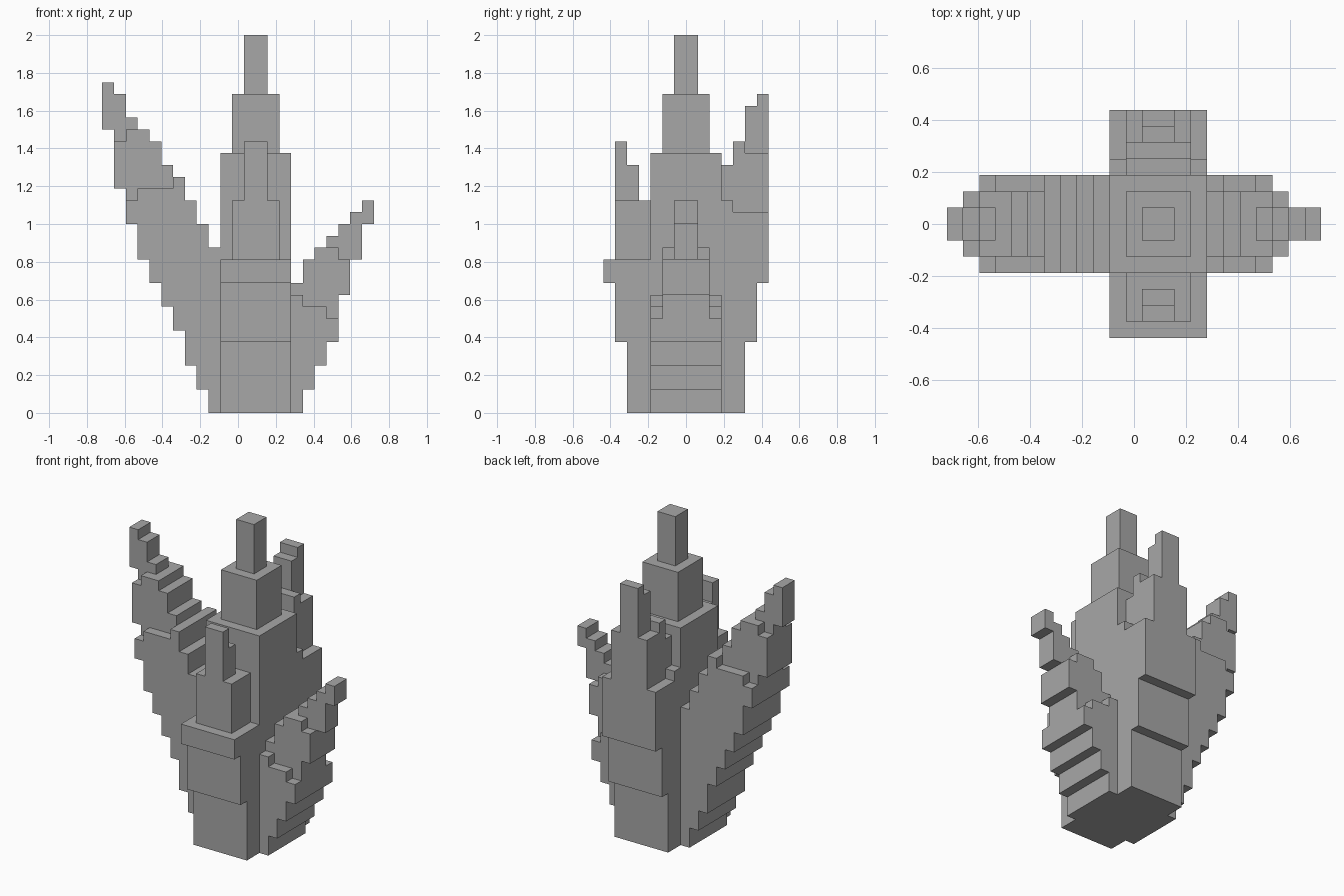
import bpy
import bmesh
from mathutils import Vector

cube = bpy.data.objects.get("Cube")
if cube:
    bpy.data.objects.remove(cube, do_unlink=True)

UNIT = 1 / 16                            # edge of one block
CENTRE = Vector((1.5 * UNIT, 0, 0))      # axis of the core
UP = Vector((0, 0, 1))

stone = bpy.data.materials.new("grey_stone")
stone.use_nodes = True
GREY = (0.39, 0.39, 0.39, 1)
stone.diffuse_color = GREY
stone.node_tree.nodes["Principled BSDF"].inputs["Base Color"].default_value = GREY


def stepped_slab(name, out, start, half, columns):
    """Extrude a staircase of (bottom, top) block columns that runs outwards."""
    lower, upper = [], []
    for k, (bottom, top) in enumerate(columns):
        for u in (start + k, start + k + 1):
            lower.append((u, bottom))
            upper.append((u, top))
    outline = lower + upper[::-1]

    # Keep only the true corners of the outline
    corners = []
    for i, p in enumerate(outline):
        a, b = outline[i - 1], outline[(i + 1) % len(outline)]
        if (p[0] - a[0]) * (b[1] - p[1]) != (p[1] - a[1]) * (b[0] - p[0]):
            corners.append(p)

    out = Vector(out)
    side = UP.cross(out)
    bm = bmesh.new()
    face = bm.faces.new([bm.verts.new(CENTRE + (out * u + UP * z - side * half) * UNIT)
                         for u, z in corners])
    grown = bmesh.ops.extrude_face_region(bm, geom=[face])["geom"]
    bmesh.ops.translate(bm, vec=side * 2 * half * UNIT,
                        verts=[v for v in grown if isinstance(v, bmesh.types.BMVert)])
    bmesh.ops.recalc_face_normals(bm, faces=bm.faces)
    mesh = bpy.data.meshes.new(name)
    bm.to_mesh(mesh)
    bm.free()
    mesh.materials.append(stone)
    obj = bpy.data.objects.new(name, mesh)
    bpy.context.collection.objects.link(obj)


# Central spire in three narrowing tiers
for name, half, bottom, top in (("core_base", 3, 0, 22),
                                ("core_middle", 2, 22, 27),
                                ("core_tip", 1, 27, 32)):
    stepped_slab(name, (1, 0, 0), -half, half, [(bottom, top)] * (2 * half))

# Four leaning shards: direction, then start and columns of base, middle and tip
shards = {
    "right_shard": ((-1, 0, 0), [
        (3, [(0, 14), (2, 16), (4, 18), (7, 20), (9, 19), (11, 19), (13, 19), (16, 18)]),
        (7, [(19, 21), (19, 23), (19, 24), (18, 24), (19, 23)]),
        (10, [(24, 25), (23, 27), (24, 28)])]),
    "left_shard": ((1, 0, 0), [
        (3, [(0, 10), (2, 9), (4, 9), (6, 8)]),
        (3, [(10, 11), (9, 13), (9, 14), (8, 14), (10, 13)]),
        (6, [(14, 15), (13, 16), (13, 17), (16, 18)])]),
    "front_shard": ((0, -1, 0), [
        (3, [(0, 13), (0, 13), (6, 13), (11, 13)]),
        (3, [(13, 18)] * 3),
        (4, [(18, 21), (18, 23)])]),
    "back_shard": ((0, 1, 0), [
        (3, [(0, 18), (0, 17), (6, 17), (11, 17)]),
        (3, [(18, 21), (17, 23), (17, 22), (17, 22)]),
        (5, [(22, 26), (22, 27)])]),
}
for shard, (out, tiers) in shards.items():
    for part, half, (start, columns) in zip(("base", "middle", "tip"), (3, 2, 1), tiers):
        stepped_slab(f"{shard}_{part}", out, start, half, columns)
